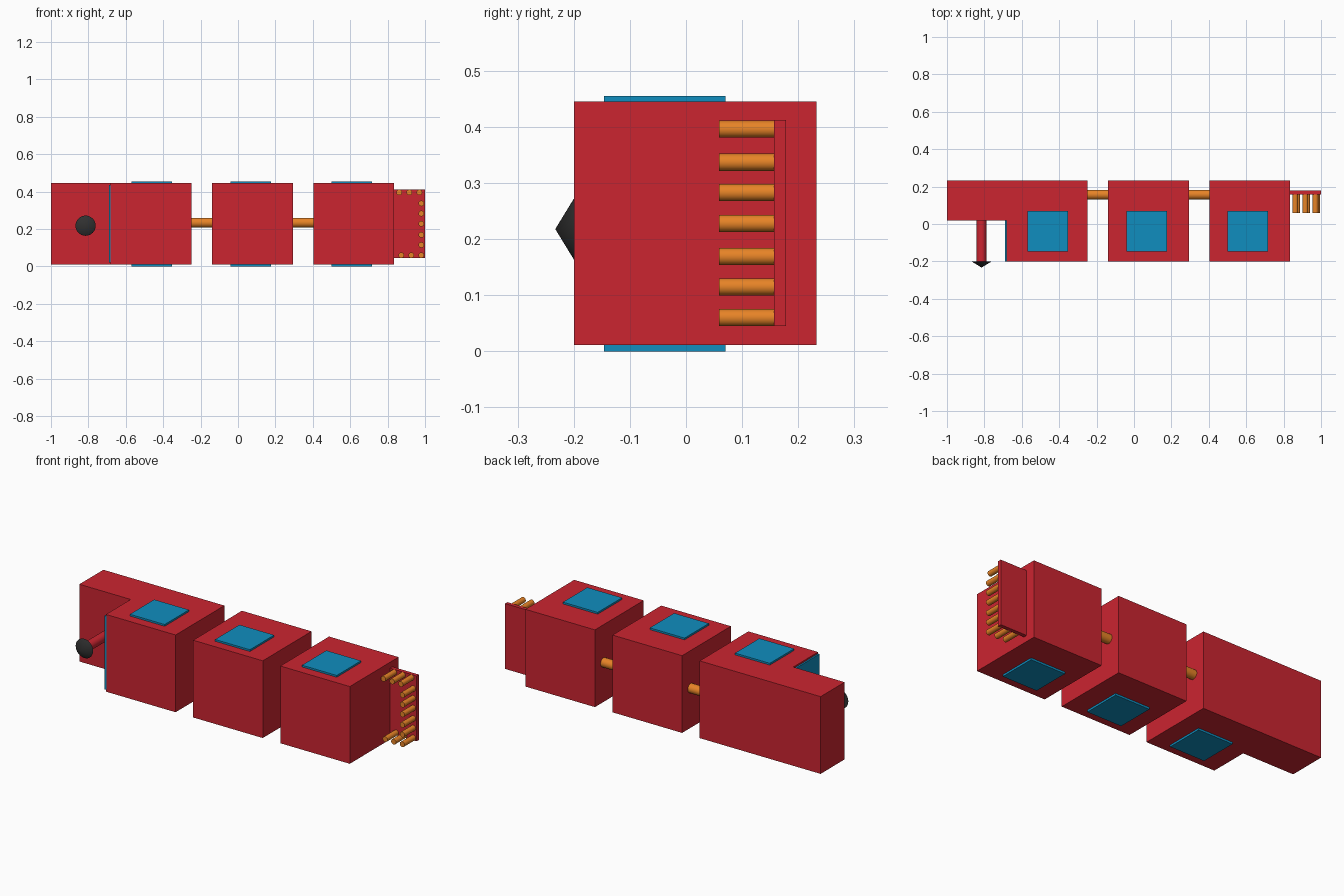
import bpy
from math import pi

if "Cube" in bpy.data.objects:
    bpy.data.objects.remove(bpy.data.objects["Cube"])


def material(name, rgb):
    m = bpy.data.materials.new(name)
    m.diffuse_color = (*rgb, 1)
    m.use_nodes = True
    m.node_tree.nodes["Principled BSDF"].inputs["Base Color"].default_value = m.diffuse_color
    return m


RED = material("red", (0.6, 0.018, 0.03))
BLUE = material("blue", (0.005, 0.27, 0.52))
ORANGE = material("orange", (0.8, 0.23, 0.02))
BLACK = material("black", (0.03, 0.03, 0.03))


def finish(name, mat):
    o = bpy.context.object
    o.name = name
    o.data.materials.append(mat)
    return o


def box(name, x, y, z, mat):
    bpy.ops.mesh.primitive_cube_add(size=1, location=[sum(r) / 2 for r in (x, y, z)])
    o = finish(name, mat)
    o.scale = [r[1] - r[0] for r in (x, y, z)]
    bpy.ops.object.transform_apply(location=False, rotation=False, scale=True)
    return o


def rod(name, center, radius, length, rot, mat, tip=None):
    if tip is None:
        bpy.ops.mesh.primitive_cylinder_add(vertices=32, radius=radius, depth=length,
                                            location=center, rotation=rot)
    else:
        bpy.ops.mesh.primitive_cone_add(vertices=32, radius1=radius, radius2=tip, depth=length,
                                        location=center, rotation=rot)
    o = finish(name, mat)
    bpy.ops.object.shade_smooth_by_angle(angle=pi / 6)
    return o


ALONG_X, ALONG_Y = (0, pi / 2, 0), (pi / 2, 0, 0)
Y, Z = (-0.2, 0.233), (0.011, 0.445)

# first body block: L-shaped profile including the rear arm
outline = [(-1, 0.02), (-0.681, 0.02), (-0.681, -0.2), (-0.248, -0.2), (-0.248, 0.233), (-1, 0.233)]
n = len(outline)
mesh = bpy.data.meshes.new("end_block")
mesh.from_pydata([(x, y, z) for z in Z for x, y in outline], [],
                 [list(range(n))[::-1], list(range(n, 2 * n))]
                 + [(i, (i + 1) % n, n + (i + 1) % n, n + i) for i in range(n)])
mesh.materials.append(RED)
bpy.context.collection.objects.link(bpy.data.objects.new("end_block", mesh))

# other body blocks
box("middle_block", (-0.139, 0.294), Y, Z, RED)
box("connector_block", (0.403, 0.835), Y, Z, RED)

# square panels above and below every block
for cx in (-0.462, 0.068, 0.608):
    for side, z in (("top", (0.44, 0.455)), ("bottom", (0, 0.016))):
        box(side + "_panel", (cx - 0.108, cx + 0.108), (-0.146, 0.07), z, BLUE)

# side panel in the notch
box("side_panel", (-0.69, -0.679), (-0.2, 0.02), (0.022, 0.436), BLUE)

# rods linking the blocks
for x0, x1 in ((-0.248, -0.139), (0.294, 0.403)):
    rod("link_rod", ((x0 + x1) / 2, 0.157, 0.234), 0.026, x1 - x0, ALONG_X, ORANGE)

# probe with pointed tip
rod("probe_rod", (-0.815, -0.09, 0.218), 0.026, 0.22, ALONG_Y, RED)
rod("probe_tip", (-0.815, -0.2165, 0.218), 0.054, 0.033, ALONG_Y, BLACK, tip=0)

# pin plate and its pins
box("pin_plate", (0.835, 1), (0.157, 0.178), (0.045, 0.412), RED)
pins = [(x, 0.396) for x in (0.862, 0.916, 0.97)]
pins += [(0.98, z) for z in (0.337, 0.283, 0.228, 0.169, 0.115)]
pins += [(x, 0.06) for x in (0.873, 0.926, 0.98)]
for x, z in pins:
    rod("pin", (x, 0.108, z), 0.0152, 0.098, ALONG_Y, ORANGE)
